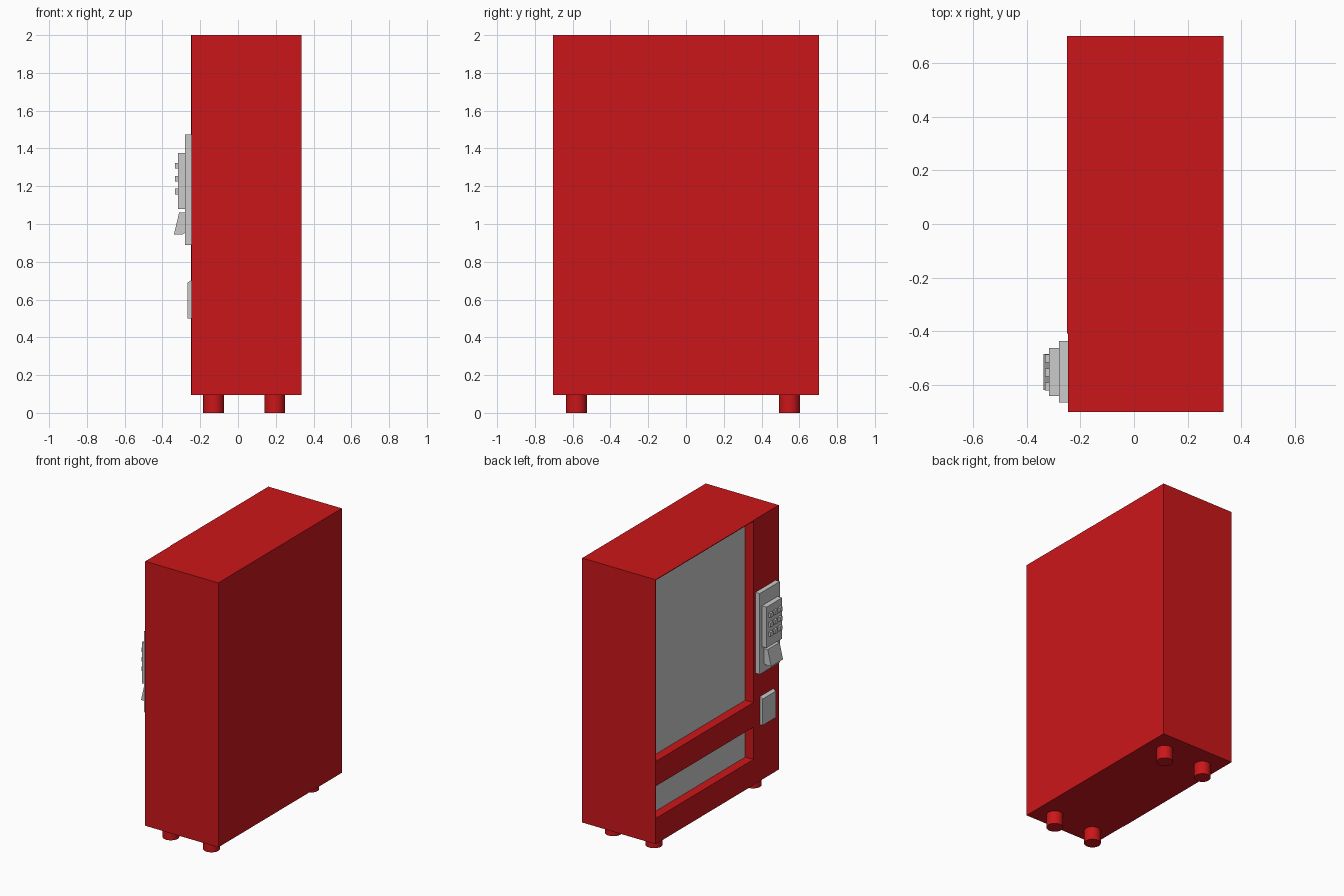
import bpy, bmesh

if "Cube" in bpy.data.objects:
    bpy.data.objects.remove(bpy.data.objects["Cube"])

red = bpy.data.materials.new("red_paint")
red.diffuse_color = (0.6, 0.008, 0.01, 1)
red.use_nodes = True
red.node_tree.nodes["Principled BSDF"].inputs["Base Color"].default_value = red.diffuse_color


def finish(bm, name, mat=None):
    bmesh.ops.recalc_face_normals(bm, faces=bm.faces)
    me = bpy.data.meshes.new(name)
    bm.to_mesh(me)
    bm.free()
    ob = bpy.data.objects.new(name, me)
    bpy.context.collection.objects.link(ob)
    if mat:
        me.materials.append(mat)
    return ob


def prism(name, profile, y0, y1, mat=None):
    """Extrude an (x, z) profile along y."""
    bm = bmesh.new()
    face = bm.faces.new([bm.verts.new((x, y0, z)) for x, z in profile])
    ext = bmesh.ops.extrude_face_region(bm, geom=[face])
    verts = [v for v in ext["geom"] if isinstance(v, bmesh.types.BMVert)]
    bmesh.ops.translate(bm, verts=verts, vec=(0, y1 - y0, 0))
    return finish(bm, name, mat)


def box(name, x, y, z, mat=None):
    return prism(name, [(x[0], z[0]), (x[1], z[0]), (x[1], z[1]), (x[0], z[1])],
                 y[0], y[1], mat)


# Cabinet with display window, delivery slot and slightly set back control strip
cabinet = box("cabinet", (-0.25, 0.335), (-0.703, 0.703), (0.095, 2.0), red)
cuts = [("window_cutter", (-0.4, -0.18), (-0.41, 0.698), (0.69, 1.995)),
        ("slot_cutter", (-0.4, -0.18), (-0.41, 0.698), (0.28, 0.512)),
        ("strip_cutter", (-0.4, -0.247), (-0.8, -0.41), (0.0, 2.1))]
for c in cuts:
    cutter = box(*c, red)
    cutter.hide_render = True
    cutter.hide_set(True)
    mod = cabinet.modifiers.new(c[0], "BOOLEAN")
    mod.operation = "DIFFERENCE"
    mod.solver = "EXACT"
    mod.object = cutter

# Grey panes at the back of both openings
box("display_pane", (-0.185, -0.178), (-0.41, 0.698), (0.69, 1.995))
box("delivery_pane", (-0.185, -0.178), (-0.41, 0.698), (0.28, 0.512))

# Feet
for i, x in enumerate((-0.129, 0.195)):
    for j, y in enumerate((-0.58, 0.548)):
        bpy.ops.mesh.primitive_cylinder_add(vertices=32, radius=0.055, depth=0.1,
                                            location=(x, y, 0.05))
        foot = bpy.context.object
        foot.name = f"foot_{i}_{j}"
        foot.data.materials.append(red)
        bpy.ops.object.shade_smooth_by_angle()

# Control panel: backing plate, keypad plate and 3 x 3 buttons
box("control_plate", (-0.281, -0.245), (-0.667, -0.438), (0.89, 1.473))
box("keypad_plate", (-0.317, -0.28), (-0.642, -0.464), (1.08, 1.375))
for r in range(3):
    for c in range(3):
        y, z = -0.503 - 0.052 * c, 1.172 + 0.068 * r
        box(f"button_{r}_{c}", (-0.333, -0.316), (y - 0.015, y + 0.015),
            (z - 0.015, z + 0.015))

# Coin chute wedge and change return flap
prism("coin_chute", [(-0.312, 1.06), (-0.28, 1.06), (-0.28, 0.955),
                     (-0.291, 0.945), (-0.339, 0.945)], -0.62, -0.485)
prism("return_flap", [(-0.268, 0.69), (-0.245, 0.703), (-0.245, 0.5),
                      (-0.268, 0.5)], -0.64, -0.49)
